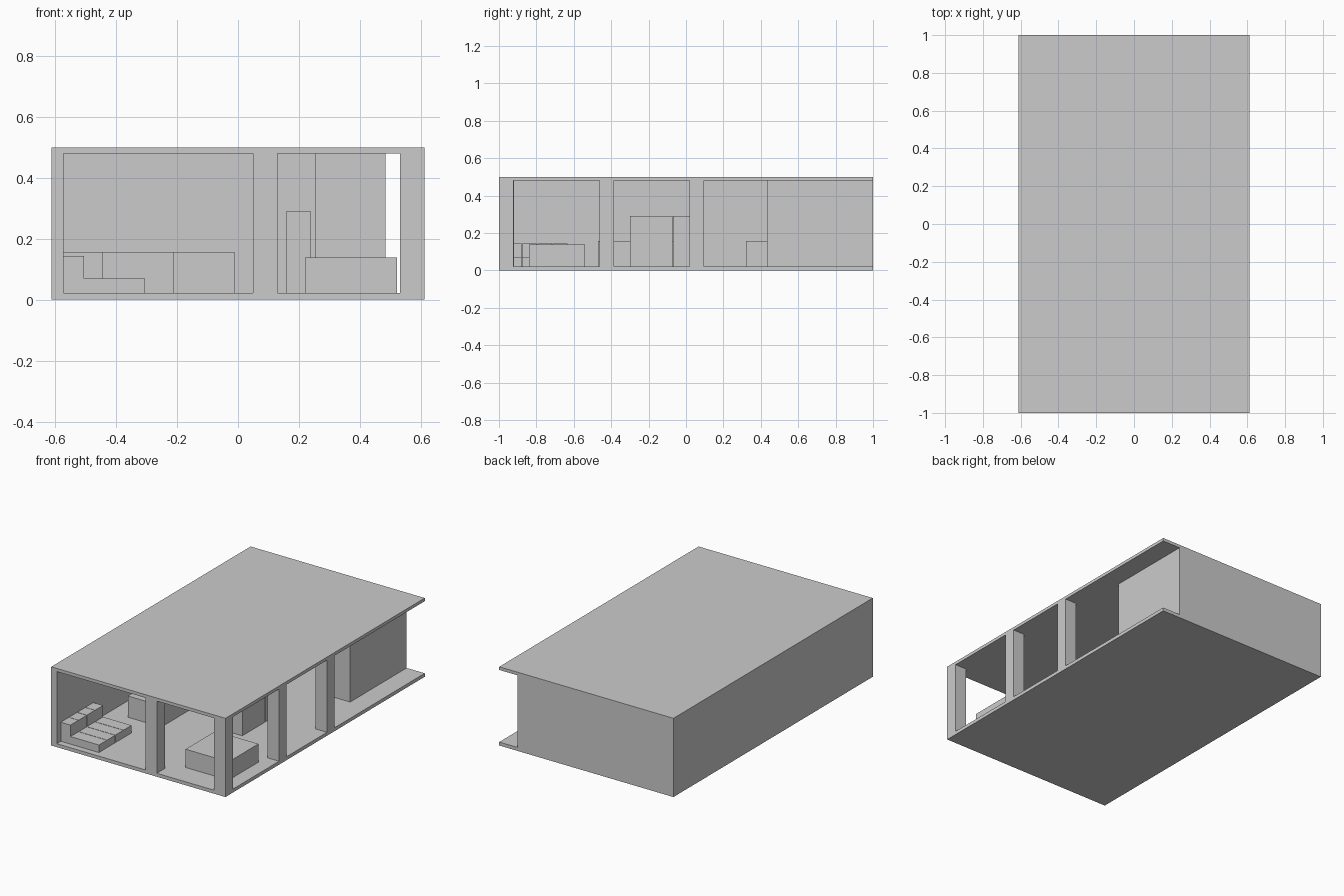
import bpy
import bmesh
from mathutils import Matrix, Vector

if "Cube" in bpy.data.objects:
    bpy.data.objects.remove(bpy.data.objects["Cube"])


def box(name, x, y, z):
    """Box from (min, max) ranges on each axis."""
    lo, hi = Vector((x[0], y[0], z[0])), Vector((x[1], y[1], z[1]))
    bm = bmesh.new()
    bmesh.ops.create_cube(bm, size=1, matrix=Matrix.Diagonal((*(hi - lo), 1)))
    mesh = bpy.data.meshes.new(name)
    bm.to_mesh(mesh)
    bm.free()
    obj = bpy.data.objects.new(name, mesh)
    obj.location = (lo + hi) / 2
    bpy.context.collection.objects.link(obj)
    return obj


W, L, H = 0.612, 1.0, 0.5      # half width, half length, height
F, C = 0.022, 0.48             # floor top, ceiling underside
COL = 0.08                     # column width

# slabs
box("floor_slab", (-W, W), (-L, L), (0, F))
box("roof_slab", (-W, W), (-L, L), (C, H))

# solid walls on the left and back
box("left_wall", (-W, -0.573), (-L, L), (F, C))
box("back_wall", (-0.573, 0.485), (0.96, L), (F, C))

# closed service room in the back right corner
box("service_room", (0.253, 0.485), (0.433, 0.96), (F, C))

# columns along the open right side and the front
for i, y in enumerate((-L, -0.462, 0.019)):
    box(f"side_column_{i}", (W - COL, W), (y, y + 0.077), (F, C))
box("front_column", (0.05, 0.13), (-L, -L + COL), (F, C))

# sofa of four modules, each a seat and a backrest
y0, step, gap = -0.96, 0.0825, 0.003
for i in range(4):
    y = (y0 + i * step, y0 + (i + 1) * step - gap)
    box(f"sofa_seat_{i}", (-0.573, -0.305), y, (F, 0.07))
    box(f"sofa_back_{i}", (-0.573, -0.505), y, (0.07, 0.143))

# table block
box("table", (0.22, 0.522), (-0.84, -0.54), (F, 0.138))

# pair of tall cabinets
box("tall_cabinet_0", (0.157, 0.24), (-0.30, -0.073), (F, 0.29))
box("tall_cabinet_1", (0.157, 0.24), (-0.069, 0.06), (F, 0.29))

# low blocks: island and bed
box("island", (-0.445, -0.21), (-0.47, 0.0), (F, 0.157))
box("bed", (-0.573, -0.012), (0.32, 0.72), (F, 0.157))
